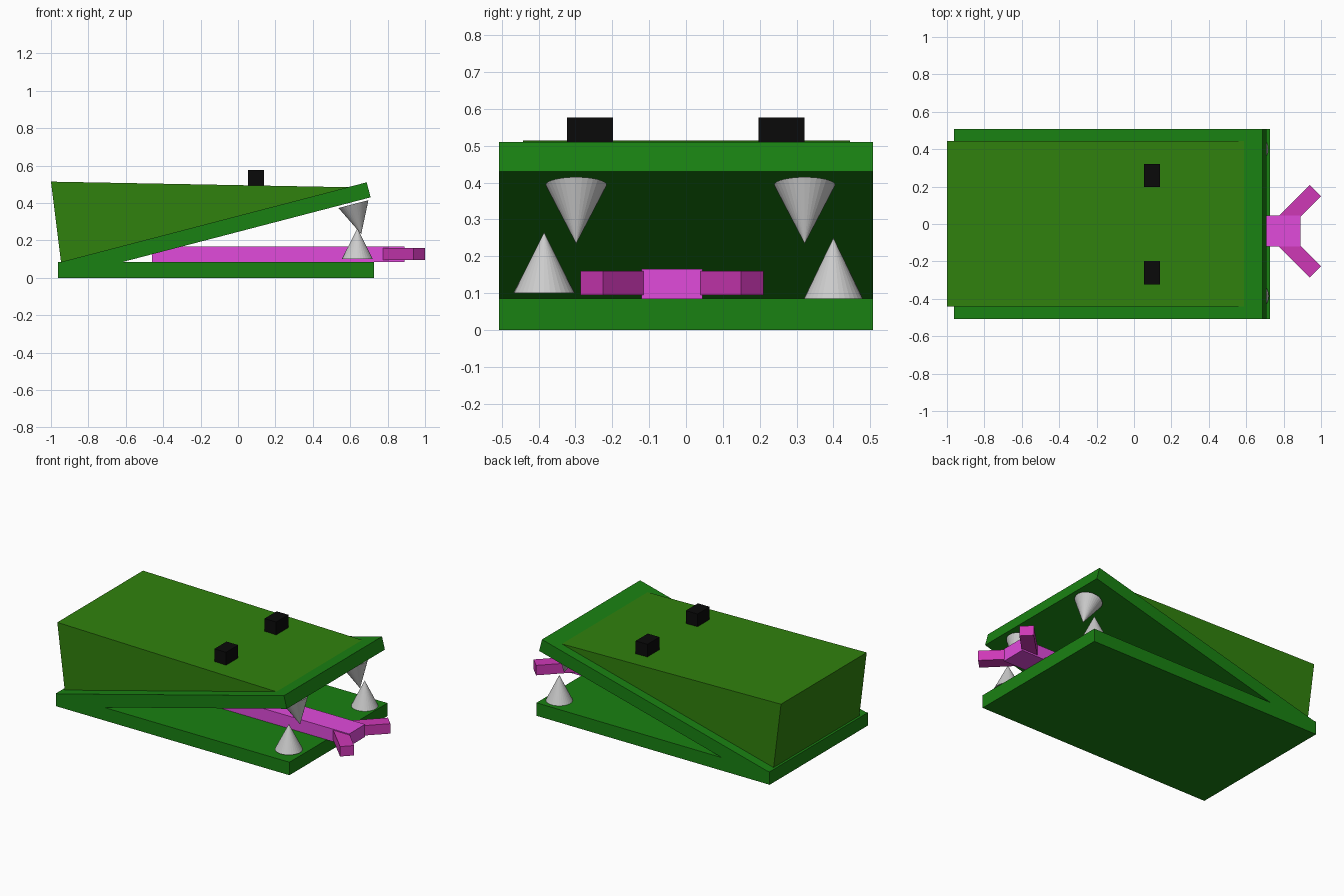
import bpy, bmesh
from math import radians, sin, cos, pi
from mathutils import Vector

if "Cube" in bpy.data.objects:
    bpy.data.objects.remove(bpy.data.objects["Cube"])


def material(name, color):
    m = bpy.data.materials.new(name)
    m.diffuse_color = (*color, 1)
    m.use_nodes = True
    m.node_tree.nodes["Principled BSDF"].inputs["Base Color"].default_value = m.diffuse_color
    return m


GREEN = material("jaw_green", (0.01, 0.22, 0.006))
OLIVE = material("head_green", (0.03, 0.22, 0.004))
PINK = material("tongue_pink", (0.75, 0.07, 0.71))
ROSE = material("fork_rose", (0.62, 0.04, 0.47))
BLACK = material("eye_black", (0.003, 0.003, 0.003))


def box(name, center, size, mat, rot=(0, 0, 0)):
    bpy.ops.mesh.primitive_cube_add(size=1, location=center, rotation=rot)
    o = bpy.context.object
    o.name = name
    o.scale = size
    o.data.materials.append(mat)
    return o


def prism(name, profile, y0, y1, mat):
    # extrude an x-z outline along y
    bm = bmesh.new()
    face = bm.faces.new([bm.verts.new((x, y0, z)) for x, z in profile])
    ext = bmesh.ops.extrude_face_region(bm, geom=[face])
    verts = [v for v in ext["geom"] if isinstance(v, bmesh.types.BMVert)]
    bmesh.ops.translate(bm, verts=verts, vec=(0, y1 - y0, 0))
    bmesh.ops.recalc_face_normals(bm, faces=bm.faces)
    me = bpy.data.meshes.new(name)
    bm.to_mesh(me)
    bm.free()
    o = bpy.data.objects.new(name, me)
    bpy.context.collection.objects.link(o)
    me.materials.append(mat)
    return o


def tooth(name, center, radius, tilt=0):
    bpy.ops.mesh.primitive_cone_add(vertices=32, radius1=radius, radius2=0,
                                    depth=0.165, location=center,
                                    rotation=(0, tilt, 0))
    bpy.context.object.name = name


# Jaws: flat lower slab and hinged upper slab
ANGLE = radians(14.6)
box("lower_jaw", (-0.117, 0, 0.0425), (1.69, 1.015, 0.085), GREEN)
along = Vector((cos(ANGLE), 0, sin(ANGLE)))
up = Vector((-sin(ANGLE), 0, cos(ANGLE)))
tip = Vector((0.709, 0, 0.43))
box("upper_jaw", tip - along * 0.845 + up * 0.0415, (1.69, 1.015, 0.083),
    GREEN, (0, -ANGLE, 0))

# Head wedge resting on the upper jaw
prism("head", [(-1.0, 0.514), (-0.945, 0.075), (0.60, 0.475), (0.60, 0.484)],
      -0.442, 0.445, OLIVE)

# Eyes
for side, y in (("right", -0.26), ("left", 0.259)):
    box(side + "_eye", (0.097, y, 0.527), (0.085, 0.125, 0.1), BLACK)

# Tongue with forked tip
box("tongue", (0.215, -0.038, 0.125), (1.35, 0.165, 0.082), PINK)
for side, s in (("left", 1), ("right", -1)):
    box("tongue_fork_" + side, (0.883, -0.038 + s * 0.131, 0.127),
        (0.245, 0.085, 0.065), ROSE, (0, 0, s * pi / 4))

# Teeth: lower pair upright, upper pair hanging square to the upper jaw
tooth("lower_tooth_right", (0.638, -0.385, 0.1825), 0.083)
tooth("lower_tooth_left", (0.638, 0.4, 0.1675), 0.08)
for side, y in (("right", -0.298), ("left", 0.322)):
    tooth("upper_tooth_" + side, (0.638, y, 0.314), 0.083, pi - ANGLE)
